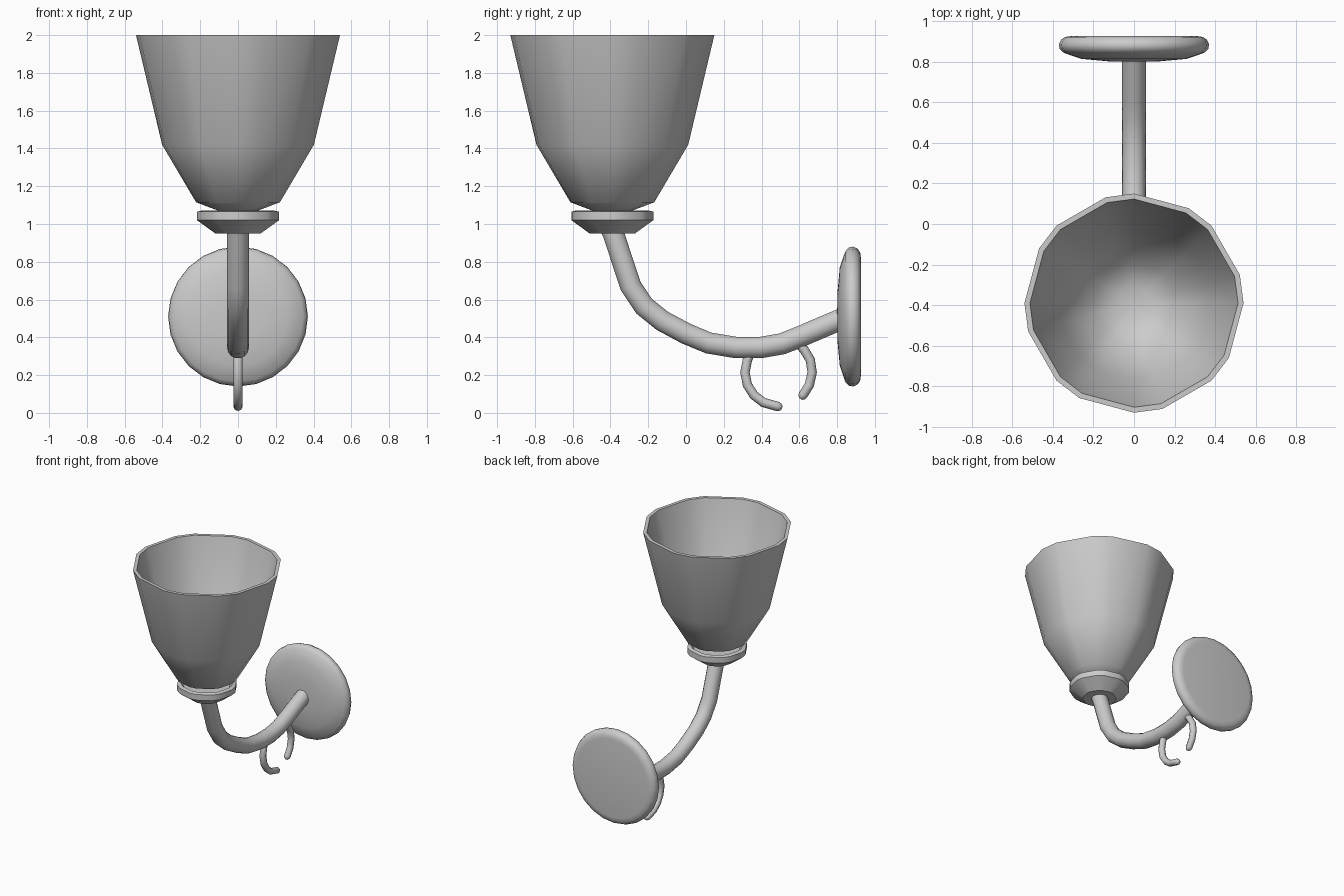
import bpy, bmesh, math
from mathutils import Vector, Matrix

if "Cube" in bpy.data.objects:
    bpy.data.objects.remove(bpy.data.objects["Cube"])


def finish(name, bm, angle):
    bmesh.ops.recalc_face_normals(bm, faces=bm.faces)
    me = bpy.data.meshes.new(name)
    bm.to_mesh(me)
    bm.free()
    ob = bpy.data.objects.new(name, me)
    bpy.context.collection.objects.link(ob)
    bpy.ops.object.select_all(action='DESELECT')
    bpy.context.view_layer.objects.active = ob
    ob.select_set(True)
    bpy.ops.object.shade_smooth_by_angle(angle=math.radians(angle))
    return ob


def bridge(bm, rings):
    for a, b in zip(rings, rings[1:]):
        n = max(len(a), len(b))
        for i in range(n):
            j = (i + 1) % n
            if len(a) == 1:
                bm.faces.new((a[0], b[j], b[i]))
            elif len(b) == 1:
                bm.faces.new((a[i], a[j], b[0]))
            else:
                bm.faces.new((a[i], a[j], b[j], b[i]))


def lathe(name, profile, angles, matrix, smooth=40):
    """Revolve (radius, height) points about z; radius 0 makes a pole."""
    bm = bmesh.new()
    rings = []
    for r, h in profile:
        rings.append([bm.verts.new((r * math.cos(a), r * math.sin(a), h))
                      for a in (angles if r else [0])])
    bridge(bm, rings)
    bmesh.ops.transform(bm, matrix=matrix, verts=bm.verts)
    return finish(name, bm, smooth)


def tube(name, path, radius, sides, round_end=False):
    """Sweep a circle along (y, z) points in the x = 0 plane."""
    pts = [Vector((0, y, z)) for y, z in path]
    frames = []
    for i, p in enumerate(pts):
        t = (pts[min(i + 1, len(pts) - 1)] - pts[max(i - 1, 0)]).normalized()
        frames.append((p, t, radius))
    if round_end:
        p, t, r = frames[-1]
        frames += [(p + t * r * 0.6, t, r * 0.8), (p + t * r, t, r * 0.35)]
    bm = bmesh.new()
    side = Vector((1, 0, 0))
    rings = []
    for p, t, r in frames:
        up = side.cross(t)
        rings.append([bm.verts.new(p + r * (math.cos(a) * side + math.sin(a) * up))
                      for a in (2 * math.pi * k / sides for k in range(sides))])
    bridge(bm, rings)
    bm.faces.new(rings[0])
    bm.faces.new(rings[-1])
    return finish(name, bm, 50)


# Uneven ring: a 24-gon with every third corner dropped
uneven = [math.radians(15 * k) for k in range(24) if k % 3 != 2]
even = [2 * math.pi * k / 24 for k in range(24)]
cup_axis = Matrix.Translation((0, -0.39, 0))

# Open glass shade with wall thickness
lathe("shade", [(0, 1.065), (0.09, 1.065), (0.222, 1.115), (0.402, 1.42), (0.54, 2.0),
                (0.513, 2.0), (0.375, 1.43), (0.2, 1.14), (0.08, 1.095), (0, 1.095)],
      uneven, cup_axis)

# Holder cup under the shade
lathe("shade_holder", [(0, 0.95), (0.12, 0.95), (0.217, 1.02), (0.217, 1.065),
                       (0.19, 1.072), (0.17, 1.05), (0, 1.05)], uneven, cup_axis, 35)

# Curved arm
tube("arm", [(-0.4, 0.98), (-0.385, 0.95), (-0.293, 0.672), (-0.222, 0.565),
             (-0.125, 0.487), (0.0, 0.42), (0.12, 0.37), (0.265, 0.346),
             (0.395, 0.346), (0.51, 0.366), (0.61, 0.406), (0.83, 0.50)], 0.058, 14)

# Wall plate, its axis along y
lathe("wall_plate", [(0, 0.80), (0.13, 0.802), (0.26, 0.814), (0.345, 0.843), (0.366, 0.862),
                     (0.37, 0.885), (0.36, 0.908), (0.34, 0.922), (0.31, 0.926), (0, 0.926)],
      even, Matrix.Translation((0, 0, 0.51)) @ Matrix.Rotation(-math.pi / 2, 4, 'X'))

# Two curled hooks under the arm
tube("hook_front", [(0.345, 0.33), (0.325, 0.28), (0.312, 0.215), (0.325, 0.148), (0.36, 0.093),
                    (0.41, 0.055), (0.485, 0.034)], 0.025, 8, True)
tube("hook_back", [(0.585, 0.38), (0.625, 0.335), (0.658, 0.28), (0.668, 0.215), (0.653, 0.148),
                   (0.62, 0.095)], 0.025, 8, True)
